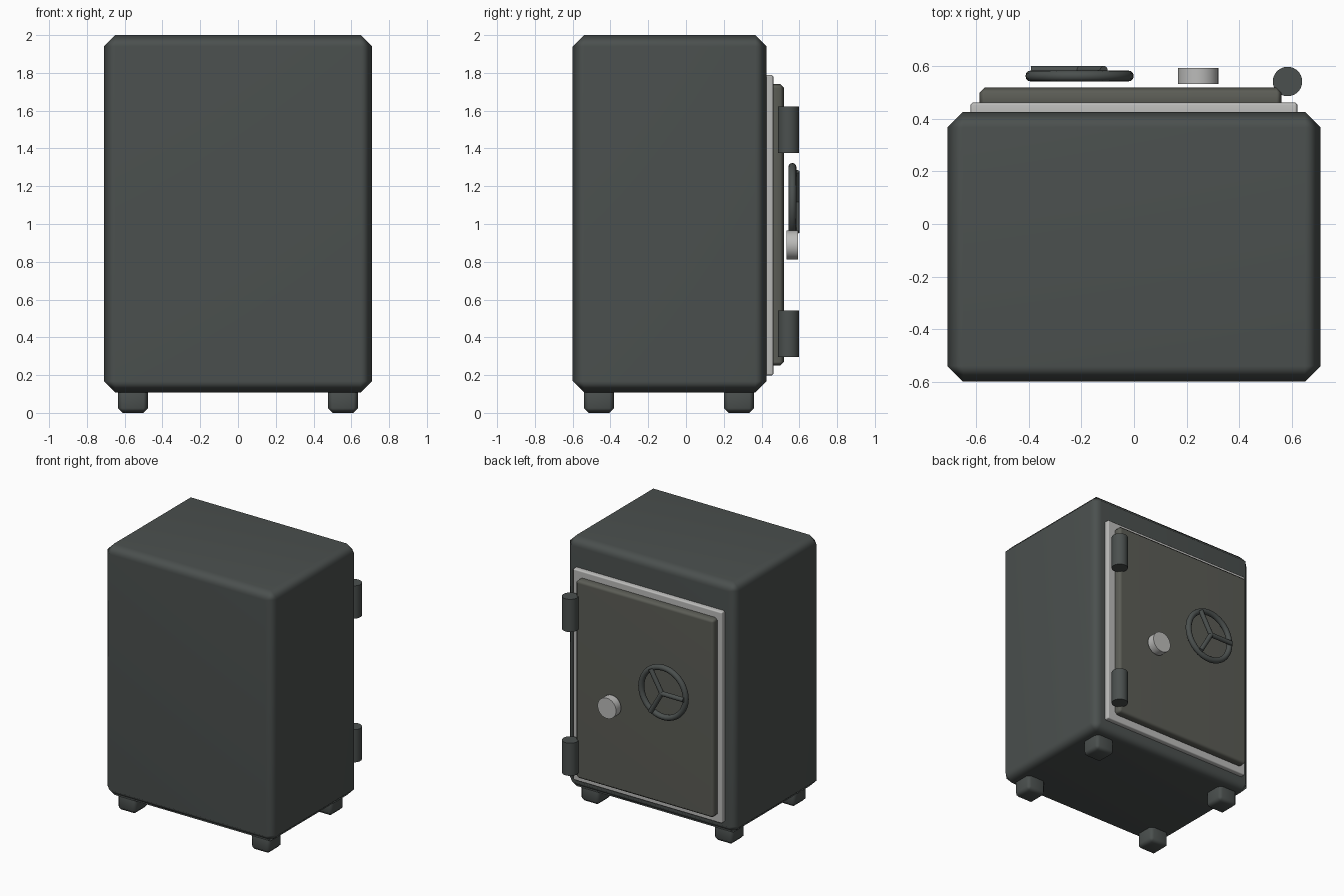
import bpy
from math import pi, radians, cos, sin
from mathutils import Vector

if "Cube" in bpy.data.objects:
    bpy.data.objects.remove(bpy.data.objects["Cube"])


def material(name, rgb):
    m = bpy.data.materials.new(name)
    m.diffuse_color = (*rgb, 1)
    m.use_nodes = True
    m.node_tree.nodes["Principled BSDF"].inputs["Base Color"].default_value = m.diffuse_color
    return m


DARK = material("dark_metal", (0.07, 0.08, 0.077))
DOOR = material("door_paint", (0.105, 0.108, 0.092))
SILVER = material("silver", (0.5, 0.5, 0.49))


def finish(name, mat, angle=40):
    o = bpy.context.object
    o.name = o.data.name = name
    o.data.materials.append(mat)
    bpy.ops.object.shade_smooth_by_angle(angle=radians(angle))
    return o


def box(name, lo, hi, bevel, mat):
    lo, hi = Vector(lo), Vector(hi)
    bpy.ops.mesh.primitive_cube_add(size=1, location=(lo + hi) / 2)
    bpy.context.object.scale = hi - lo
    bpy.ops.object.transform_apply(location=False, rotation=False, scale=True)
    o = bpy.context.object
    b = o.modifiers.new("Bevel", "BEVEL")
    b.width = bevel
    b.segments = 1
    bpy.ops.object.modifier_apply(modifier="Bevel")
    finish(name, mat, 60)
    o.modifiers.new("WeightedNormal", "WEIGHTED_NORMAL")
    return o


def cylinder(name, loc, r, depth, rot, mat, sides=32):
    bpy.ops.mesh.primitive_cylinder_add(vertices=sides, radius=r, depth=depth,
                                        location=loc, rotation=rot)
    return finish(name, mat)


# Cabinet, frame and door
box("cabinet", (-0.71, -0.6, 0.108), (0.71, 0.427, 2.0), 0.06, DARK)
box("door_frame", (-0.622, 0.39, 0.198), (0.622, 0.463, 1.79), 0.01, SILVER)
box("door", (-0.588, 0.43, 0.25), (0.562, 0.519, 1.74), 0.02, DOOR)

# Four feet
for sx in (-1, 1):
    for y in (-0.46, 0.281):
        x = sx * 0.556
        box("foot", (x - 0.08, y - 0.08, 0), (x + 0.08, y + 0.08, 0.14), 0.025, DARK)

# Hinge barrels
for z in (0.418, 1.5):
    cylinder("hinge", (0.584, 0.542, z), 0.056, 0.246, (0, 0, 0), DARK)

# Combination dial
cylinder("dial", (0.244, 0.563, 0.888), 0.077, 0.06, (pi / 2, 0, 0), SILVER)

# Handwheel: rim and three spokes
cx, cz, R = -0.207, 1.117, 0.185
bpy.ops.mesh.primitive_torus_add(major_radius=R, minor_radius=0.021,
                                 major_segments=40, minor_segments=12,
                                 location=(cx, 0.563, cz), rotation=(pi / 2, 0, 0))
finish("wheel_rim", DARK, 60)
for deg in (60, 180, 300):
    d = Vector((cos(radians(deg)), 0, sin(radians(deg))))
    centre = Vector((cx, 0.584, cz)) + d * R / 2
    cylinder("wheel_spoke", centre, 0.017, R,
             d.to_track_quat('Z', 'Y').to_euler(), DARK, 16)
